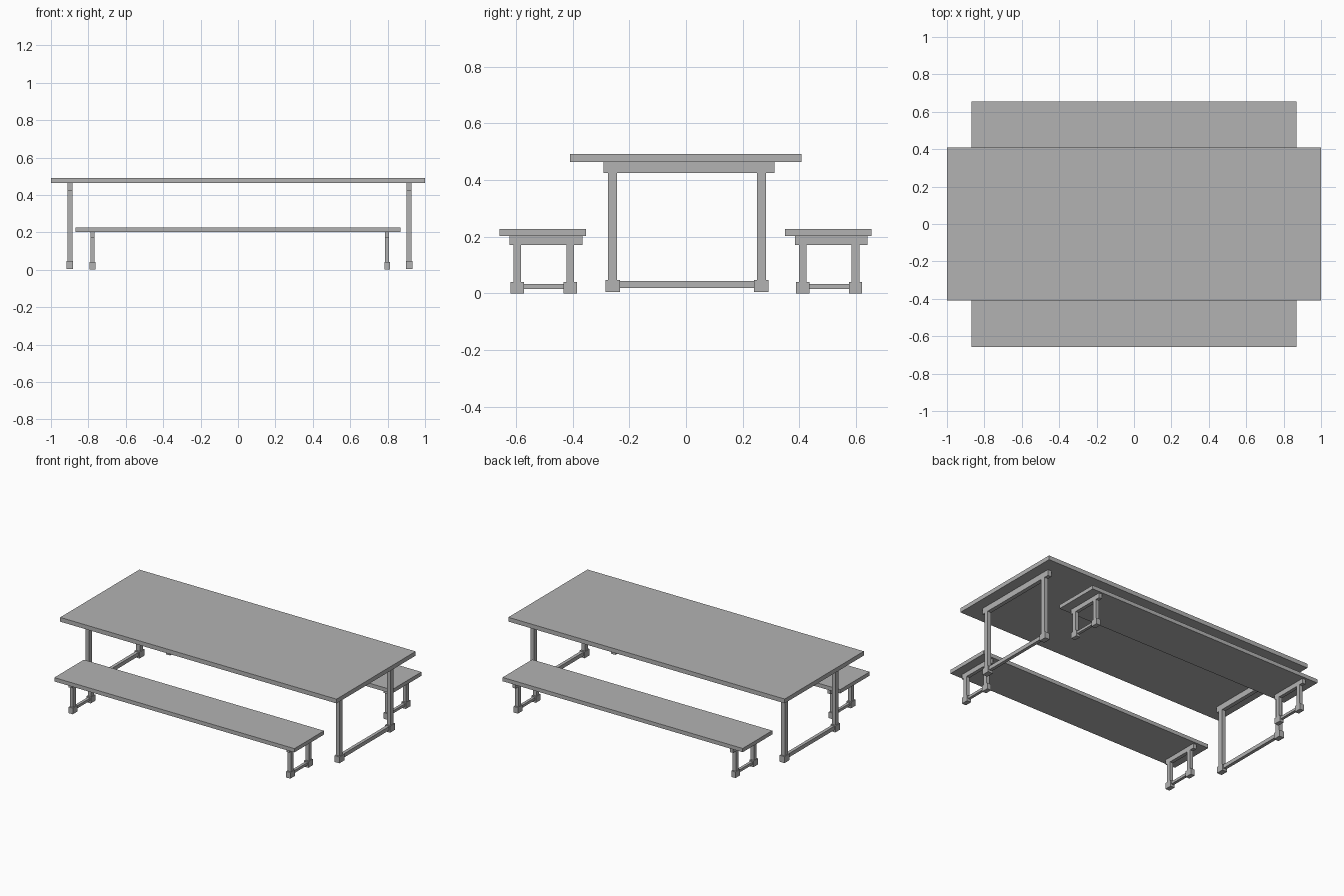
import bpy

cube = bpy.data.objects.get("Cube")
if cube:
    bpy.data.objects.remove(cube, do_unlink=True)

# Single plain grey for the whole set
grey = bpy.data.materials.new("plain grey")
grey.use_nodes = True
colour = (0.45, 0.45, 0.45, 1)
grey.diffuse_color = colour
grey.node_tree.nodes["Principled BSDF"].inputs["Base Color"].default_value = colour


def box(name, x, y, z):
    """Box spanning the given (low, high) ranges."""
    bpy.ops.mesh.primitive_cube_add(size=1, location=[sum(r) / 2 for r in (x, y, z)])
    ob = bpy.context.object
    ob.name = name
    ob.scale = [r[1] - r[0] for r in (x, y, z)]
    bpy.ops.object.transform_apply(location=False, rotation=False, scale=True)
    ob.data.materials.append(grey)


def around(centre, width):
    return (centre - width / 2, centre + width / 2)


def frame(name, x, legs, leg, foot, beam, heights):
    """Rectangular end frame: top beam, two legs with block feet, low stretcher."""
    floor, foot_top, rail_low, rail_high, beam_low, beam_high = heights
    thick, wide = leg
    box(name + "_top_beam", around(x, thick), beam, (beam_low, beam_high))
    box(name + "_stretcher", around(x, thick * 0.8), legs, (rail_low, rail_high))
    for side, y in zip(("front", "back"), legs):
        box(f"{name}_{side}_leg", around(x, thick), around(y, wide), (foot_top, beam_low))
        box(f"{name}_{side}_foot", around(x, foot[0]), around(y, foot[1]), (floor, foot_top))


# Table
box("table_top", (-1, 1), (-0.41, 0.408), (0.463, 0.491))
for side, x in (("right", -0.899), ("left", 0.915)):
    frame("table_" + side, x, (-0.259, 0.266), (0.027, 0.031), (0.036, 0.051),
          (-0.292, 0.313), (0.005, 0.047, 0.019, 0.044, 0.424, 0.463))

# Benches, one on each long side
for place, shift in (("front", 0), ("back", 1.007)):
    name = place + "_bench"
    box(name + "_seat", (-0.869, 0.869), (-0.658 + shift, -0.352 + shift), (0.202, 0.227))
    for side, x in (("right", -0.778), ("left", 0.797)):
        frame(f"{name}_{side}", x, (-0.595 + shift, -0.409 + shift), (0.023, 0.027),
              (0.03, 0.047), (-0.623 + shift, -0.366 + shift),
              (0, 0.04, 0.016, 0.033, 0.171, 0.202))
